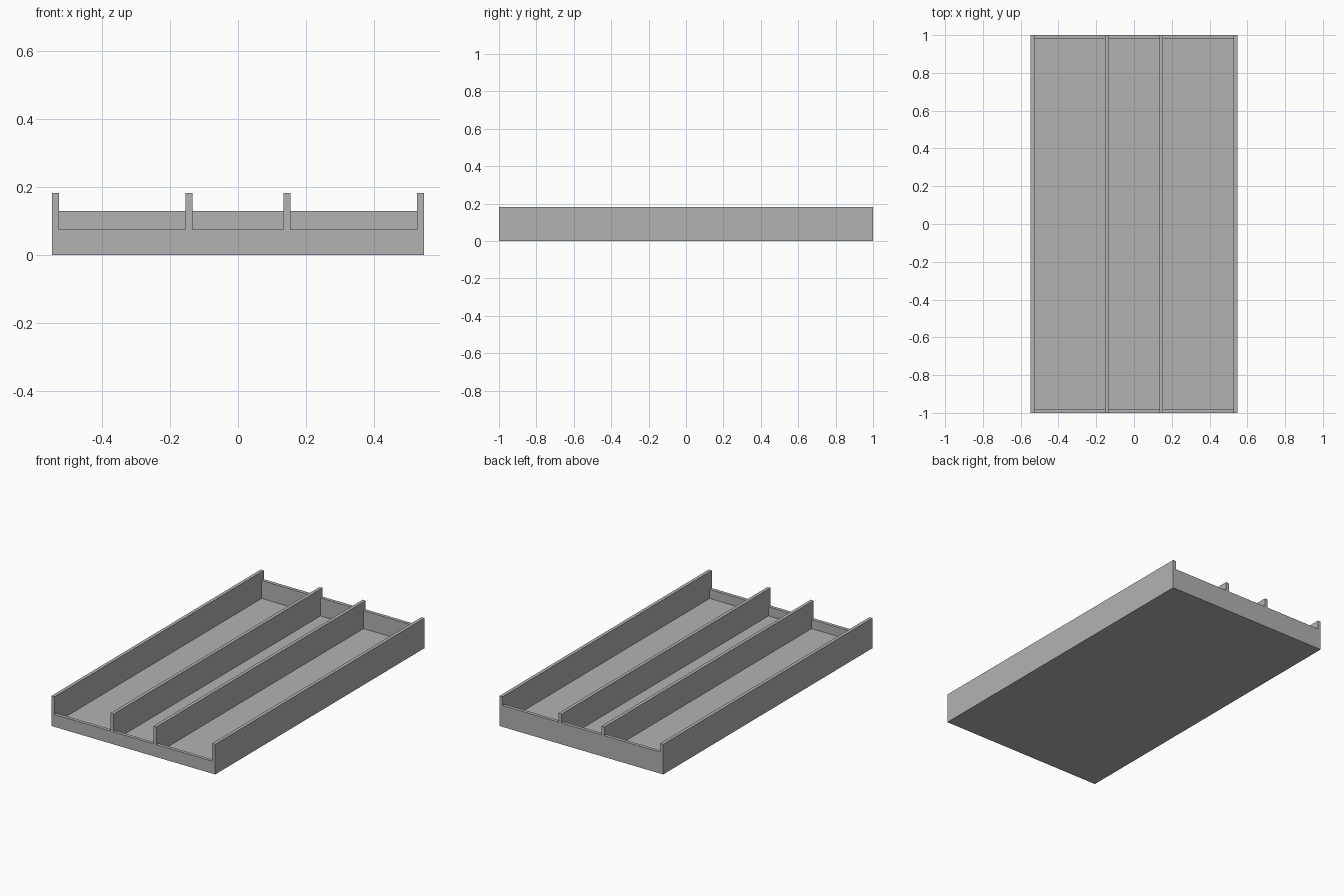
import bpy
import bmesh
from mathutils import Vector

cube = bpy.data.objects.get("Cube")
if cube:
    bpy.data.objects.remove(cube, do_unlink=True)

# Overall sizes
HALF_W, HALF_L = 0.548, 1.0
T = 0.0205                 # sheet thickness
RAIL_H, BACK_H, FRONT_H = 0.182, 0.129, 0.075
DIVIDER_X = 0.144          # centre of each inner divider

grey = bpy.data.materials.new("plain grey")
grey.use_nodes = True
colour = (0.448, 0.448, 0.448, 1)
grey.diffuse_color = colour
grey.node_tree.nodes["Principled BSDF"].inputs["Base Color"].default_value = colour


def add_object(name, bm):
    bmesh.ops.recalc_face_normals(bm, faces=bm.faces[:])
    mesh = bpy.data.meshes.new(name)
    bm.to_mesh(mesh)
    bm.free()
    mesh.materials.append(grey)
    obj = bpy.data.objects.new(name, mesh)
    bpy.context.collection.objects.link(obj)
    return obj


def extrude_profile(name, points, y0, y1):
    """Extrude an outline of (x, z) points along y."""
    bm = bmesh.new()
    face = bm.faces.new([bm.verts.new((x, y0, z)) for x, z in points])
    result = bmesh.ops.extrude_face_region(bm, geom=[face], use_keep_orig=True)
    moved = [v for v in result["geom"] if isinstance(v, bmesh.types.BMVert)]
    bmesh.ops.translate(bm, verts=moved, vec=Vector((0, y1 - y0, 0)))
    return add_object(name, bm)


# Floor with outer sides and dividers, as one comb-shaped section
rails = [-HALF_W + T / 2, -DIVIDER_X, DIVIDER_X, HALF_W - T / 2]
outline = [(HALF_W, 0), (-HALF_W, 0)]
for i, x in enumerate(rails):
    left, right = x - T / 2, x + T / 2
    if i > 0:
        outline.append((left, T))
    outline += [(left, RAIL_H), (right, RAIL_H)]
    if i < len(rails) - 1:
        outline.append((right, T))
extrude_profile("floor_and_dividers", outline, -HALF_L, HALF_L)

# Low front lips and taller back panels closing each channel
for side, a, b in zip(("right", "middle", "left"), rails, rails[1:]):
    x0, x1 = a + T / 2, b - T / 2
    for name, height, y0 in (("front_lip", FRONT_H, -HALF_L),
                             ("back_panel", BACK_H, HALF_L - T)):
        section = [(x0, T), (x1, T), (x1, height), (x0, height)]
        extrude_profile(f"{side}_{name}", section, y0, y0 + T)
